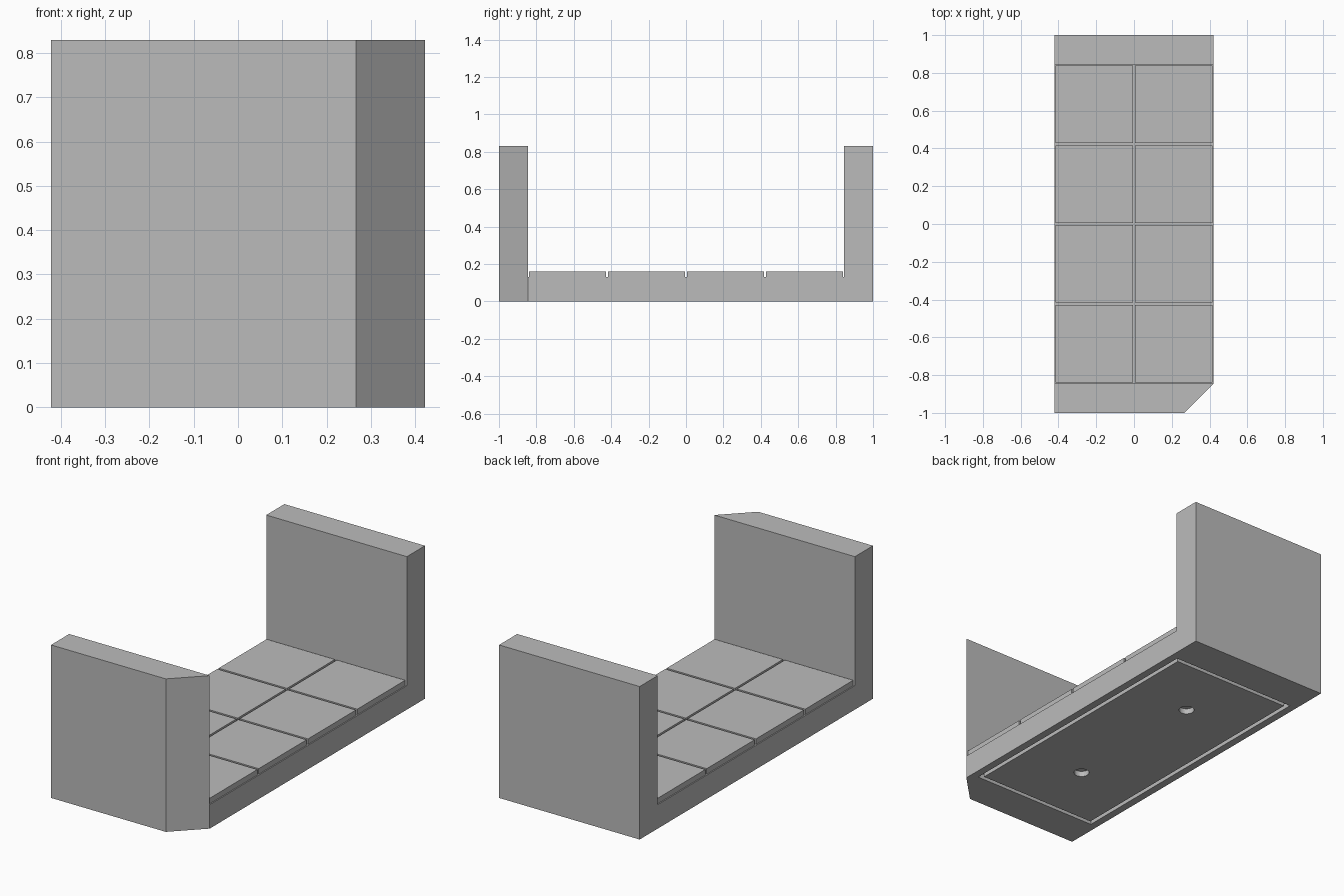
import bpy
import bmesh
from mathutils import Vector

if "Cube" in bpy.data.objects:
    bpy.data.objects.remove(bpy.data.objects["Cube"], do_unlink=True)

W = 0.422        # half width
L = 1.0          # half length
WALL = 0.845     # inner face of the end walls
TOP = 0.83       # wall height
FLOOR = 0.13     # floor height under the tiles
TILE_TOP = 0.16
GAP = 0.012

grey = bpy.data.materials.new("plain_grey")
grey.use_nodes = True
grey.diffuse_color = (0.5, 0.5, 0.5, 1)
grey.node_tree.nodes["Principled BSDF"].inputs["Base Color"].default_value = (0.5, 0.5, 0.5, 1)


def finish(name, bm):
    bmesh.ops.recalc_face_normals(bm, faces=bm.faces[:])
    mesh = bpy.data.meshes.new(name)
    bm.to_mesh(mesh)
    bm.free()
    mesh.materials.append(grey)
    obj = bpy.data.objects.new(name, mesh)
    bpy.context.collection.objects.link(obj)
    return obj


def add_box(bm, lo, hi):
    lo, hi = Vector(lo), Vector(hi)
    verts = bmesh.ops.create_cube(bm, size=1)["verts"]
    for v in verts:
        v.co = (lo + hi) / 2 + v.co * (hi - lo)


def cut(target, cutter):
    cutter.hide_render = True
    mod = target.modifiers.new("cut", "BOOLEAN")
    mod.operation = "DIFFERENCE"
    mod.solver = "EXACT"
    mod.object = cutter
    bpy.context.view_layer.objects.active = target
    bpy.ops.object.modifier_apply(modifier=mod.name)
    bpy.data.objects.remove(cutter, do_unlink=True)


# U-shaped body: floor with two end walls, extruded across the width
bm = bmesh.new()
profile = [(-L, 0), (L, 0), (L, TOP), (WALL, TOP), (WALL, FLOOR),
           (-WALL, FLOOR), (-WALL, TOP), (-L, TOP)]
face = bm.faces.new([bm.verts.new((-W, y, z)) for y, z in profile])
side = bmesh.ops.extrude_face_region(bm, geom=[face])["geom"]
bmesh.ops.translate(bm, vec=(2 * W, 0, 0),
                    verts=[v for v in side if isinstance(v, bmesh.types.BMVert)])
body = finish("body", bm)

# Chamfered corner on the front wall: a triangular prism is cut away
bm = bmesh.new()
bite = L - WALL
corner = [(W - 2 * bite, -L - bite), (W + bite, -L - bite), (W + bite, -WALL + bite)]
face = bm.faces.new([bm.verts.new((x, y, -0.1)) for x, y in corner])
top = bmesh.ops.extrude_face_region(bm, geom=[face])["geom"]
bmesh.ops.translate(bm, vec=(0, 0, 1.1),
                    verts=[v for v in top if isinstance(v, bmesh.types.BMVert)])
cut(body, finish("corner_cutter", bm))

# Rectangular groove under the base
gx, gy, gw, depth = 0.38, 0.80, 0.022, 0.03
groove = bmesh.new()
add_box(groove, (-gx, -gy, -depth), (gx, gy, depth))
groove_cutter = finish("groove_cutter", groove)
core = bmesh.new()
add_box(core, (gw - gx, gw - gy, -0.1), (gx - gw, gy - gw, 0.1))
cut(groove_cutter, finish("groove_core", core))
cut(body, groove_cutter)

# Two round holes under the base
for y in (-0.422, 0.422):
    hole = bmesh.new()
    bmesh.ops.create_cone(hole, cap_ends=True, segments=24, radius1=0.039,
                          radius2=0.039, depth=2 * depth)
    bmesh.ops.translate(hole, verts=hole.verts[:], vec=(0, y, 0))
    cut(body, finish("hole_cutter", hole))

# Floor tiles: two columns, four rows, separated by narrow gaps
pitch = WALL / 2
tiles = bmesh.new()
for column in (-0.5, 0.5):
    for row in (-1.5, -0.5, 0.5, 1.5):
        x, y = column * W, row * pitch
        hx, hy = (W - GAP) / 2, (pitch - GAP) / 2
        add_box(tiles, (x - hx, y - hy, FLOOR), (x + hx, y + hy, TILE_TOP))
finish("floor_tiles", tiles)
